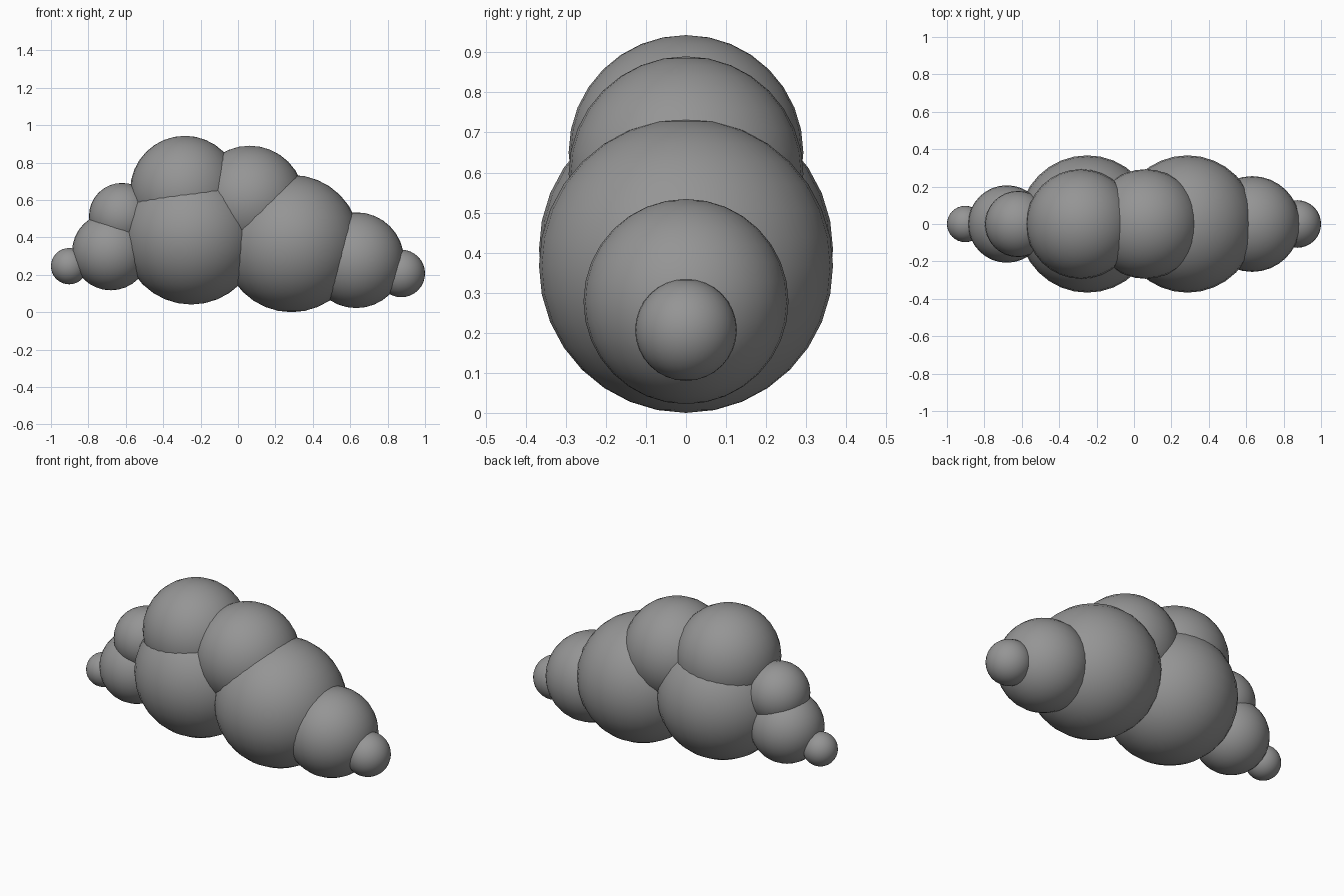
import bpy

if "Cube" in bpy.data.objects:
    bpy.data.objects.remove(bpy.data.objects["Cube"])

# Cloud puffs: name, x, z, radius (all centred on y = 0)
PUFFS = [
    ("big_left_puff", -0.25, 0.408, 0.367),
    ("big_right_puff", 0.286, 0.367, 0.367),
    ("top_left_puff", -0.284, 0.65, 0.293),
    ("top_right_puff", 0.062, 0.597, 0.293),
    ("upper_left_small_puff", -0.62, 0.514, 0.177),
    ("left_puff", -0.68, 0.324, 0.207),
    ("left_tip_puff", -0.903, 0.246, 0.097),
    ("right_puff", 0.632, 0.278, 0.256),
    ("right_tip_puff", 0.873, 0.207, 0.127),
]

# Dark storm grey
grey = bpy.data.materials.new("dark_grey")
grey.diffuse_color = (0.3, 0.3, 0.3, 1)
grey.use_nodes = True
grey.node_tree.nodes["Principled BSDF"].inputs["Base Color"].default_value = grey.diffuse_color


def puff(name, x, z, radius):
    bpy.ops.mesh.primitive_uv_sphere_add(
        segments=32, ring_count=16, radius=radius, location=(x, 0, z))
    obj = bpy.context.object
    obj.name = name
    obj.data.materials.append(grey)
    bpy.ops.object.shade_smooth()


for spec in PUFFS:
    puff(*spec)
